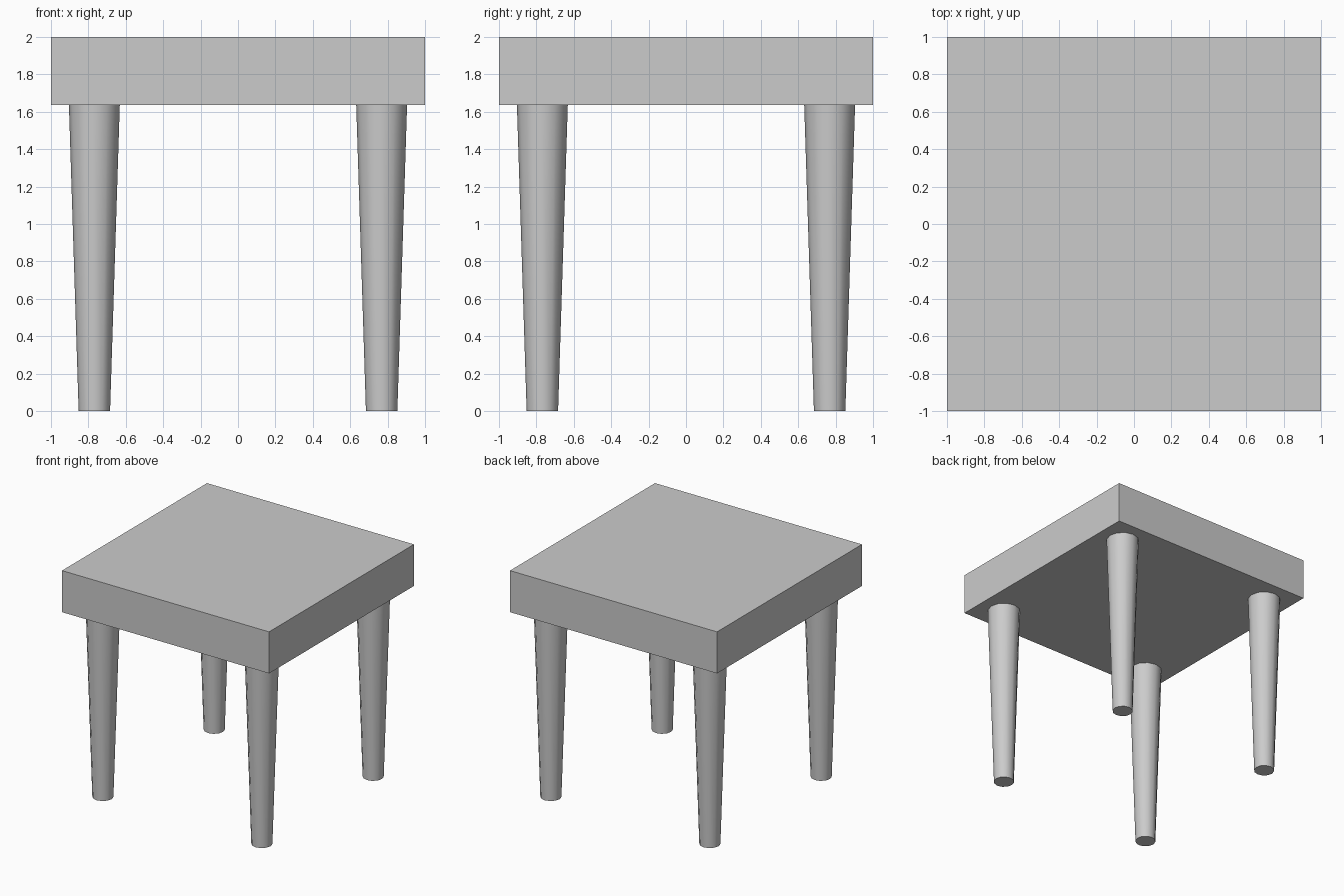
import bpy
import math

if "Cube" in bpy.data.objects:
    bpy.data.objects.remove(bpy.data.objects["Cube"])

SEAT_BOTTOM = 1.637
LEG_OFFSET = 0.768


def shade(obj):
    bpy.ops.object.select_all(action='DESELECT')
    obj.select_set(True)
    bpy.context.view_layer.objects.active = obj
    bpy.ops.object.shade_smooth_by_angle(angle=math.radians(45))


# Thick square seat slab
height = 2.0 - SEAT_BOTTOM
bpy.ops.mesh.primitive_cube_add(size=1, location=(0, 0, SEAT_BOTTOM + height / 2))
seat = bpy.context.object
seat.name = "seat"
seat.scale = (2.0, 2.0, height)
bpy.ops.object.transform_apply(location=False, rotation=False, scale=True)

# Four tapered round legs, narrow at the floor
for y_name, sy in (("front", -1), ("back", 1)):
    for x_name, sx in (("left", -1), ("right", 1)):
        bpy.ops.mesh.primitive_cone_add(
            vertices=12, radius1=0.084, radius2=0.136, depth=SEAT_BOTTOM,
            location=(sx * LEG_OFFSET, sy * LEG_OFFSET, SEAT_BOTTOM / 2))
        leg = bpy.context.object
        leg.name = f"{y_name}_{x_name}_leg"
        shade(leg)
